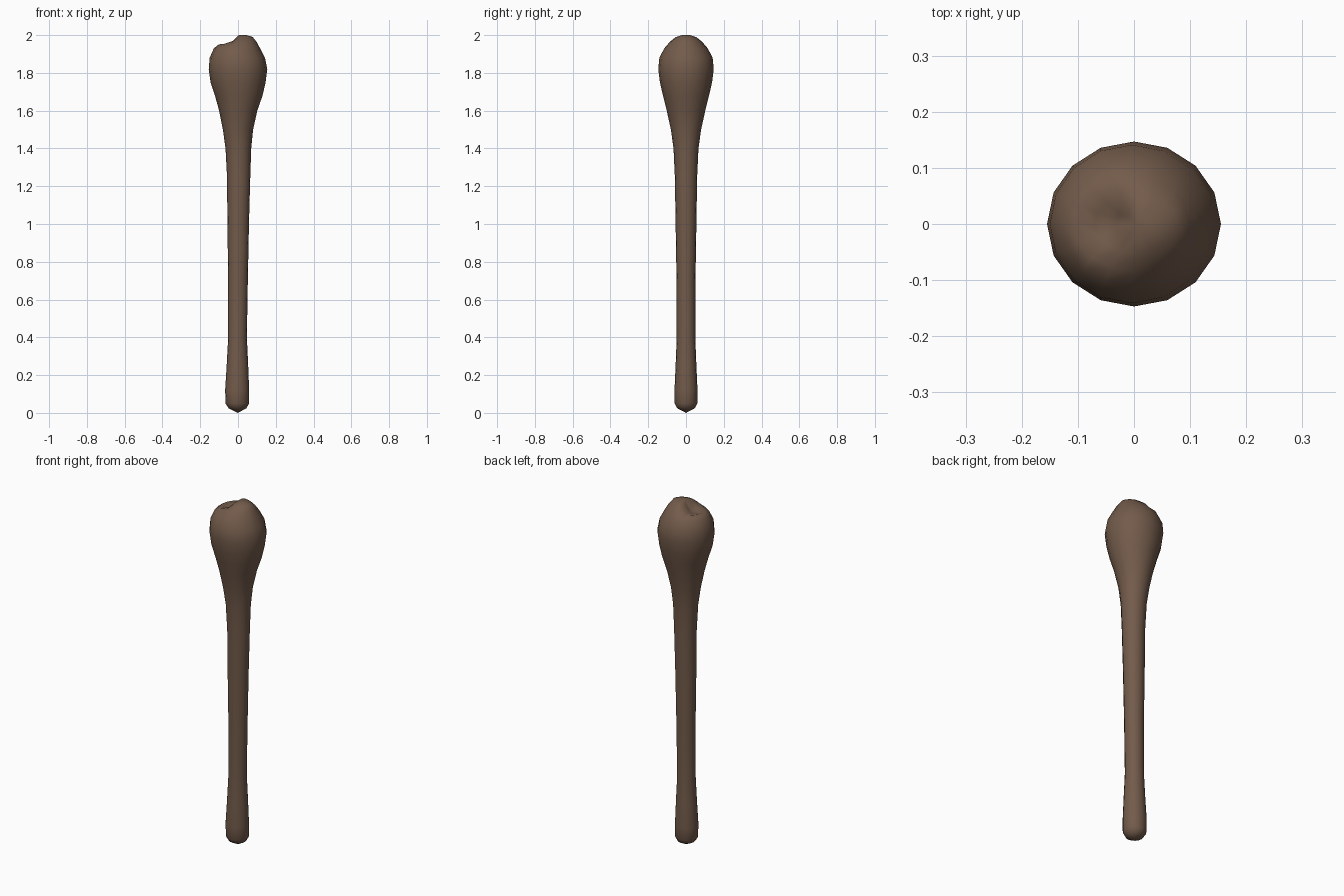
import bpy, bmesh, math

old = bpy.data.objects.get("Cube")
if old:
    bpy.data.objects.remove(old, do_unlink=True)

SIDES = 16

brown = bpy.data.materials.new("dark_brown_wood")
brown.use_nodes = True
colour = (0.17, 0.105, 0.07, 1)
brown.diffuse_color = colour
brown.node_tree.nodes["Principled BSDF"].inputs["Base Color"].default_value = colour

# Club cross-sections: height, left edge, right edge, half depth
rings = [
    (0.025, -0.05, 0.045, 0.047),
    (0.05, -0.066, 0.058, 0.06),
    (0.12, -0.068, 0.059, 0.061),
    (0.25, -0.06, 0.054, 0.055),
    (0.40, -0.052, 0.047, 0.049),
    (0.70, -0.052, 0.052, 0.05),
    (1.00, -0.056, 0.058, 0.055),
    (1.25, -0.058, 0.065, 0.059),
    (1.40, -0.066, 0.07, 0.066),
    (1.50, -0.08, 0.08, 0.08),
    (1.60, -0.1, 0.102, 0.102),
    (1.68, -0.122, 0.13, 0.122),
    (1.75, -0.145, 0.146, 0.138),
    (1.82, -0.155, 0.155, 0.147),
    (1.88, -0.15, 0.143, 0.141),
    (1.93, -0.128, 0.117, 0.115),
    (1.965, -0.102, 0.098, 0.085),
    (1.99, -0.07, 0.078, 0.053),
    (2.00, -0.035, 0.045, 0.024),
]


def top_height(x, y):
    """Height limit of the crown: a worn step with a shallow hollow."""
    t = min(max((x + 0.045) / 0.05, 0), 1)
    step = 1.955 + 0.045 * t * t * (3 - 2 * t)
    hollow = 0.018 * math.exp(-((x + 0.055) ** 2 + y * y) / 0.0015)
    return step - hollow


# Club body
bm = bmesh.new()
loops = []
for z, left, right, depth in rings:
    loop = []
    for i in range(SIDES):
        a = math.tau * i / SIDES
        x = (left + right) / 2 + (right - left) / 2 * math.cos(a)
        y = depth * math.sin(a)
        loop.append(bm.verts.new((x, y, min(z, top_height(x, y)))))
    loops.append(loop)
for low, high in zip(loops, loops[1:]):
    for i in range(SIDES):
        j = (i + 1) % SIDES
        bm.faces.new((low[i], low[j], high[j], high[i]))

# Pointed butt and crown caps
butt = bm.verts.new((0, 0, 0))
crown = bm.verts.new((0.005, 0, 2.0))
for i in range(SIDES):
    j = (i + 1) % SIDES
    bm.faces.new((loops[0][j], loops[0][i], butt))
    bm.faces.new((loops[-1][i], loops[-1][j], crown))
bmesh.ops.recalc_face_normals(bm, faces=bm.faces)
for f in bm.faces:
    f.smooth = True

mesh = bpy.data.meshes.new("wooden_club")
bm.to_mesh(mesh)
bm.free()
mesh.materials.append(brown)
club = bpy.data.objects.new("wooden_club", mesh)
bpy.context.collection.objects.link(club)
